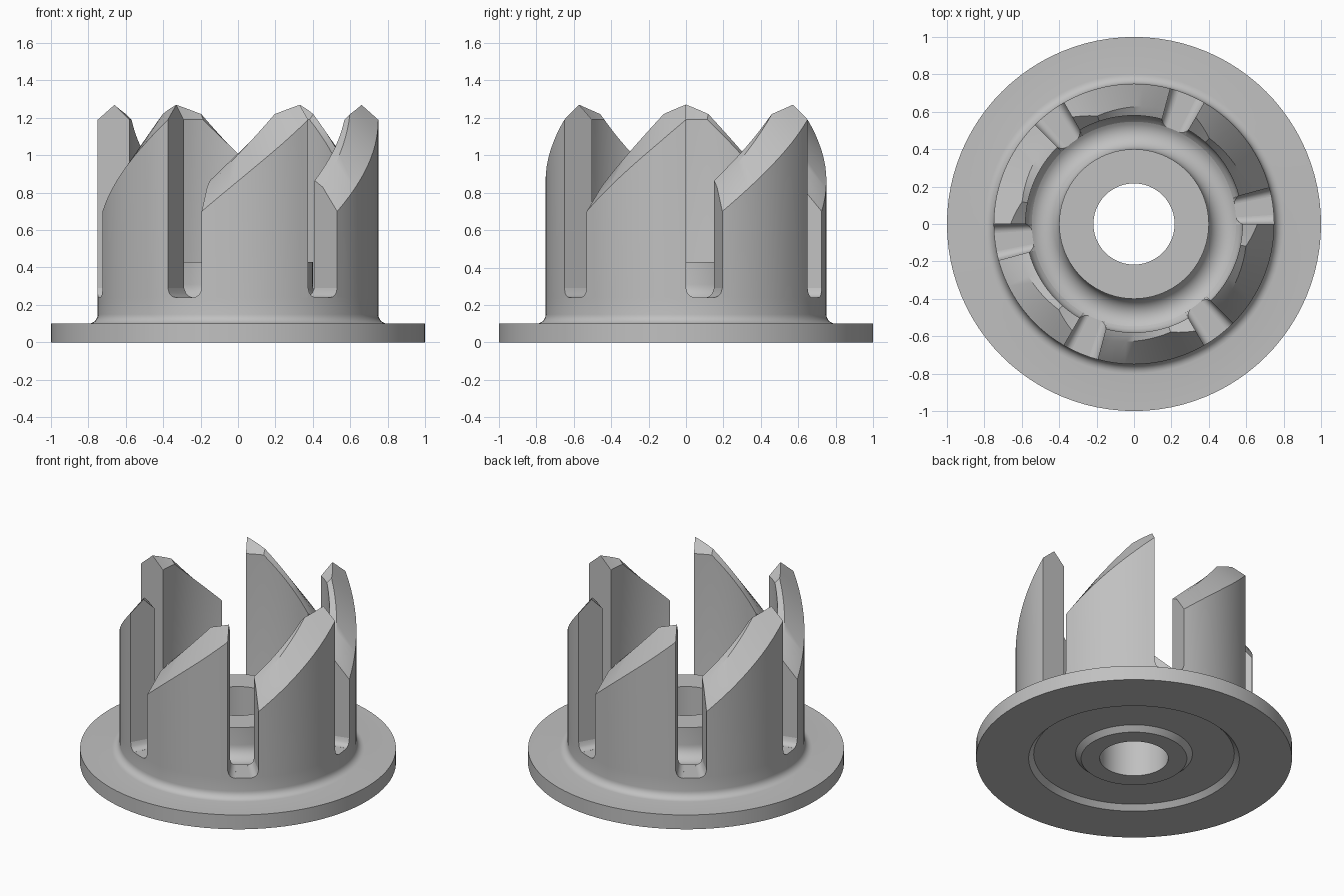
import bpy, bmesh, math

cube = bpy.data.objects.get("Cube")
if cube:
    bpy.data.objects.remove(cube)

grey = bpy.data.materials.new("plain_grey")
grey.use_nodes = True
grey.diffuse_color = (0.53, 0.53, 0.53, 1)
grey.node_tree.nodes["Principled BSDF"].inputs["Base Color"].default_value = grey.diffuse_color

STEP = math.radians(3.75)
OUT, INN = 0.75, 0.58           # crown wall radii
SLOT_Z, ROUND = 0.24, 0.05      # slot floor height and corner radius
CH_R, CH_Z, CH = 0.49, 0.31, 0.09   # rounded channel around the hub


def arc(cr, cz, rad, a0, a1, n):
    """Profile points on a circular arc, angles in degrees."""
    angles = [math.radians(a0 + (a1 - a0) * i / n) for i in range(n + 1)]
    return [(cr + rad * math.cos(a), cz + rad * math.sin(a)) for a in angles]


def sweep(name, sections, closed=False):
    """Skin a run of (angle, profile) sections around the z axis."""
    bm = bmesh.new()
    rings = [[bm.verts.new((r * math.cos(a), r * math.sin(a), z)) for r, z in prof]
             for a, prof in sections]
    pairs = list(zip(rings, rings[1:]))
    if closed:
        pairs.append((rings[-1], rings[0]))
    else:
        bm.faces.new(rings[0])
        bm.faces.new(rings[-1])
    n = len(rings[0])
    for p, q in pairs:
        for i in range(n):
            k = (i + 1) % n
            bm.faces.new((p[i], p[k], q[k], q[i]))
    bmesh.ops.recalc_face_normals(bm, faces=bm.faces)
    mesh = bpy.data.meshes.new(name)
    bm.to_mesh(mesh)
    bm.free()
    mesh.materials.append(grey)
    obj = bpy.data.objects.new(name, mesh)
    bpy.context.collection.objects.link(obj)
    bpy.ops.object.select_all(action="DESELECT")
    obj.select_set(True)
    bpy.context.view_layer.objects.active = obj
    bpy.ops.object.shade_smooth_by_angle(angle=math.radians(30))
    return obj


def lerp(a, b, t):
    return [u + (v - u) * t for u, v in zip(a, b)]


def inner(z):
    """Inner wall radius where the channel curves into the wall."""
    return CH_R + math.sqrt(CH ** 2 - min(0, z - CH_Z) ** 2)


# Flange, grooved underside, hub and lower wall as one lathe
floor_angle = math.degrees(math.asin((SLOT_Z - CH_Z) / CH))
base = [(0.217, 0), (0.335, 0), (0.37, 0.033), (0.635, 0.033), (0.667, 0), (1, 0), (1, 0.1)]
base += arc(0.8, 0.15, 0.05, 270, 180, 6)
base += [(OUT, SLOT_Z)]
base += arc(CH_R, CH_Z, CH, floor_angle, -180, 12)
base += [(0.4, 0.43), (0.217, 0.43)]
sweep("flanged_base", [(i * STEP, base) for i in range(96)], closed=True)

# Tooth crest: outer z, ridge r, ridge z, inner z at the tip, the bend and the low end
TIP = (1.19, 0.66, 1.27, 1.19)
BEND = (1.065, 0.61, 1.22, 1.19)
LOW = (0.70, 0.64, 0.83, 0.865)
wall_curve = arc(CH_R, CH_Z, CH, floor_angle, 0, 4)


def tooth_profile(i):
    zo, rr, zr, zi = lerp(TIP, BEND, i / 3) if i <= 3 else lerp(BEND, LOW, (i - 3) / 9)
    return wall_curve + [(INN, zi), (rr, zr), (OUT, zo), (OUT, SLOT_Z)]


def corner_profile(u):
    z = SLOT_Z + 0.0005 + ROUND * (1 - math.sqrt(1 - (1 - u) ** 2))
    return [(inner(SLOT_Z), SLOT_Z), (inner(z), z), (OUT, z), (OUT, SLOT_Z)]


for j in range(6):
    tip = math.radians(60 * j)
    low = tip - 12 * STEP
    sweep(f"tooth_{j + 1}", [(tip - i * STEP, tooth_profile(i)) for i in range(13)])
    # Rounded slot corners beside both ends of the tooth
    for side, start, sign in (("tip", tip, 1), ("low", low, -1)):
        sweep(f"slot_corner_{side}_{j + 1}",
              [(start + sign * STEP * u / 6, corner_profile(u / 6)) for u in range(7)])
